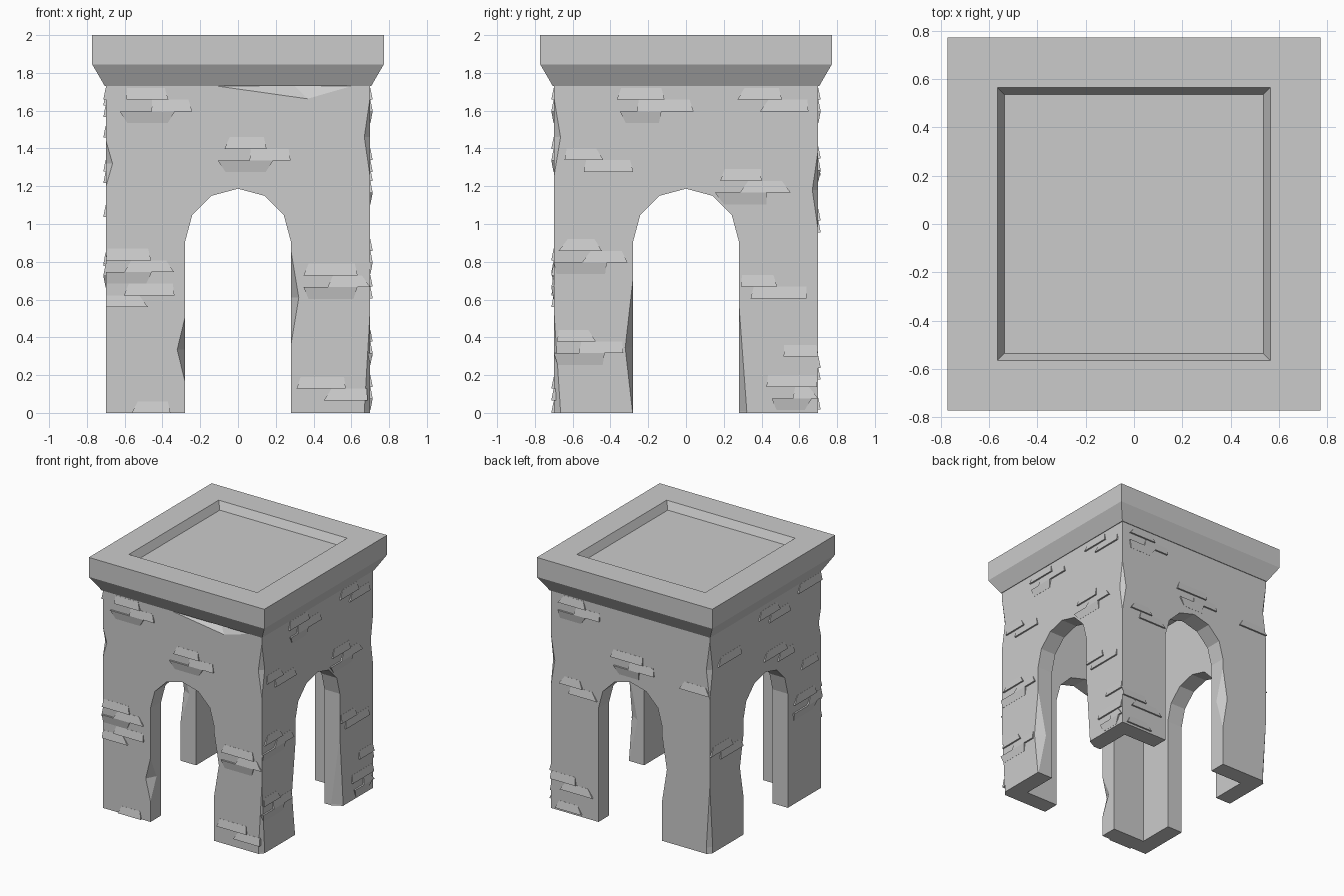
import bpy, bmesh, math, random
from mathutils import Vector, Matrix

if "Cube" in bpy.data.objects:
    bpy.data.objects.remove(bpy.data.objects["Cube"])

random.seed(4)
H = 0.70          # half width of the tower body
TOP = 1.73        # height of the body


def make(name, bm):
    bmesh.ops.recalc_face_normals(bm, faces=bm.faces)
    me = bpy.data.meshes.new(name)
    bm.to_mesh(me)
    bm.free()
    ob = bpy.data.objects.new(name, me)
    bpy.context.collection.objects.link(ob)
    return ob


def box(name, half, z0, z1):
    bm = bmesh.new()
    bmesh.ops.create_cube(bm, size=1, matrix=Matrix.Translation((0, 0, (z0 + z1) / 2))
                          @ Matrix.Diagonal((2 * half, 2 * half, z1 - z0, 1)))
    return make(name, bm)


def cut(ob, cutter):
    cutter.hide_render = True
    bpy.context.view_layer.objects.active = ob
    m = ob.modifiers.new("cut", 'BOOLEAN')
    m.operation, m.solver, m.object = 'DIFFERENCE', 'EXACT', cutter
    bpy.ops.object.modifier_apply(modifier=m.name)
    bpy.data.objects.remove(cutter)


def side(k, u, out, z):
    """Point on wall k (0 front, 1 right, 2 back, 3 left), 'out' from the wall plane."""
    return Matrix.Rotation(k * math.pi / 2, 3, 'Z') @ Vector((u, -H - out, z))


def prism(bm, front, back):
    """Close two matching outlines into a solid."""
    f, b = [bm.verts.new(p) for p in front], [bm.verts.new(p) for p in back]
    bm.faces.new(f)
    bm.faces.new(b[::-1])
    for i in range(len(f)):
        bm.faces.new((f[i], b[i], b[i - 1], f[i - 1]))


# Hollow body with an arch through each pair of walls
body = box("tower_walls", H, 0, TOP)
cut(body, box("hollow", 0.565, -0.2, TOP + 0.2))
jamb = [(0.28, -0.2)]
curve = [(0.28 * math.cos(math.radians(a)), 0.907 + 0.28 * math.sin(math.radians(a)))
         for a in range(0, 181, 30)]
arch = jamb + curve + [(-0.28, -0.2)]
for k in (0, 1):
    bm = bmesh.new()
    prism(bm, *[[side(k, u, o, z) for u, z in arch] for o in (0.2, -2 * H - 0.2)])
    cut(body, make("arch_cutter", bm))

# Broken edges: each chip is a hull around a length of edge
chips = bmesh.new()


def chip(k, u, s, z0, z1, d, e):
    """Chip on the upright edge at u; s points from the edge into the wall face."""
    zm = (z0 + z1) / 2
    u -= s * .002
    pts = [(u, .002, z0), (u, .002, z1), (u + s * d, .002, zm), (u, -e, zm),
           (u - s * .03, .03, zm)]
    bmesh.ops.convex_hull(chips, input=[chips.verts.new(side(k, *p)) for p in pts])


# outer corners, then arch jambs
for k, z0, z1 in [(0, 1.22, 1.70), (0, -.6, .62), (1, .94, 1.42), (2, 1.2, 1.72),
                  (2, -.5, .6), (3, 1.18, 1.46)]:
    chip(k, H, -1, z0, z1, .035, .038)
for k, s, z0, z1 in [(0, -1, .15, .52), (0, 1, .34, .88), (1, -1, -.05, .74),
                     (1, 1, -.6, .62), (2, 1, .3, .85), (3, -1, .3, .8)]:
    chip(k, .28 * s, s, z0, z1, .045, .08)
# long flake under the front of the cap
flake = [(-.14, .002, TOP + .002), (.62, .002, TOP + .002), (.37, .002, 1.66),
         (.30, -.05, TOP + .002), (.30, .02, TOP + .02)]
bmesh.ops.convex_hull(chips, input=[chips.verts.new(side(0, *p)) for p in flake])
cut(body, make("chips", chips))

# Raised brick fragments in staggered clusters: wall, centre u, top z, number of courses
clusters = [
    (0, -.42, 1.72, 3), (0, .10, 1.46, 3), (0, -.54, .87, 5), (0, .55, .79, 3),
    (0, .50, .19, 2), (0, -.46, .06, 1),
    (1, -.18, 1.72, 3), (1, .45, 1.72, 2), (1, -.48, 1.40, 2), (1, .35, 1.29, 3),
    (1, -.50, .92, 3), (1, .42, .73, 2), (1, -.52, .44, 3), (1, .62, .36, 1), (1, .62, .20, 3),
    (2, -.45, 1.72, 3), (2, .03, 1.41, 3), (2, -.46, 1.08, 2), (2, .57, 1.32, 1),
    (2, -.54, .30, 2), (2, -.54, .08, 1),
    (3, .10, 1.69, 2), (3, -.46, 1.52, 1), (3, .18, 1.34, 2), (3, .55, 1.72, 1),
    (3, .55, 1.10, 1), (3, .55, .85, 3), (3, -.5, .84, 2)]
COURSE = 0.062
bm = bmesh.new()
for k, uc, ztop, count in clusters:
    for row in range(count):
        z1 = ztop - row * COURSE
        z0 = max(z1 - COURSE, 0)
        half = random.uniform(.10, .15)
        u = uc + (.07 if row % 2 else -.06) * (count > 1)
        u0, u1 = max(u - half, -H), min(u + half, H)
        if z1 < 1.15:                       # keep clear of the arch opening
            u0, u1 = (max(u0, .29), u1) if uc > 0 else (u0, min(u1, -.29))
        a, b = random.uniform(0, .05), random.uniform(0, .05)
        # light ones stand out along the lower edge, every third along the upper
        zl, zf = (z1, z0) if row % 3 == 2 else (z0, z1)
        quad = [(u0, .013, zl), (u1, .013, zl), (u1 - b, .001, zf), (u0 + a, .001, zf)]
        prism(bm, [side(k, *p) for p in quad], [side(k, p[0], -.012, p[2]) for p in quad])
make("brick_fragments", bm)

# Flared square cap with a shallow sunk panel
bm = bmesh.new()
profile = [(.705, TOP), (.772, 1.845), (.772, 2), (.565, 2), (.535, 1.94)]
rings = [[bm.verts.new((sx * h, sy * h, z)) for sx, sy in ((1, 1), (-1, 1), (-1, -1), (1, -1))]
         for h, z in profile]
for lo, hi in zip(rings, rings[1:]):
    for i in range(4):
        bm.faces.new((lo[i - 1], lo[i], hi[i], hi[i - 1]))
bm.faces.new(rings[0][::-1])
bm.faces.new(rings[-1])
make("cap_slab", bm)
